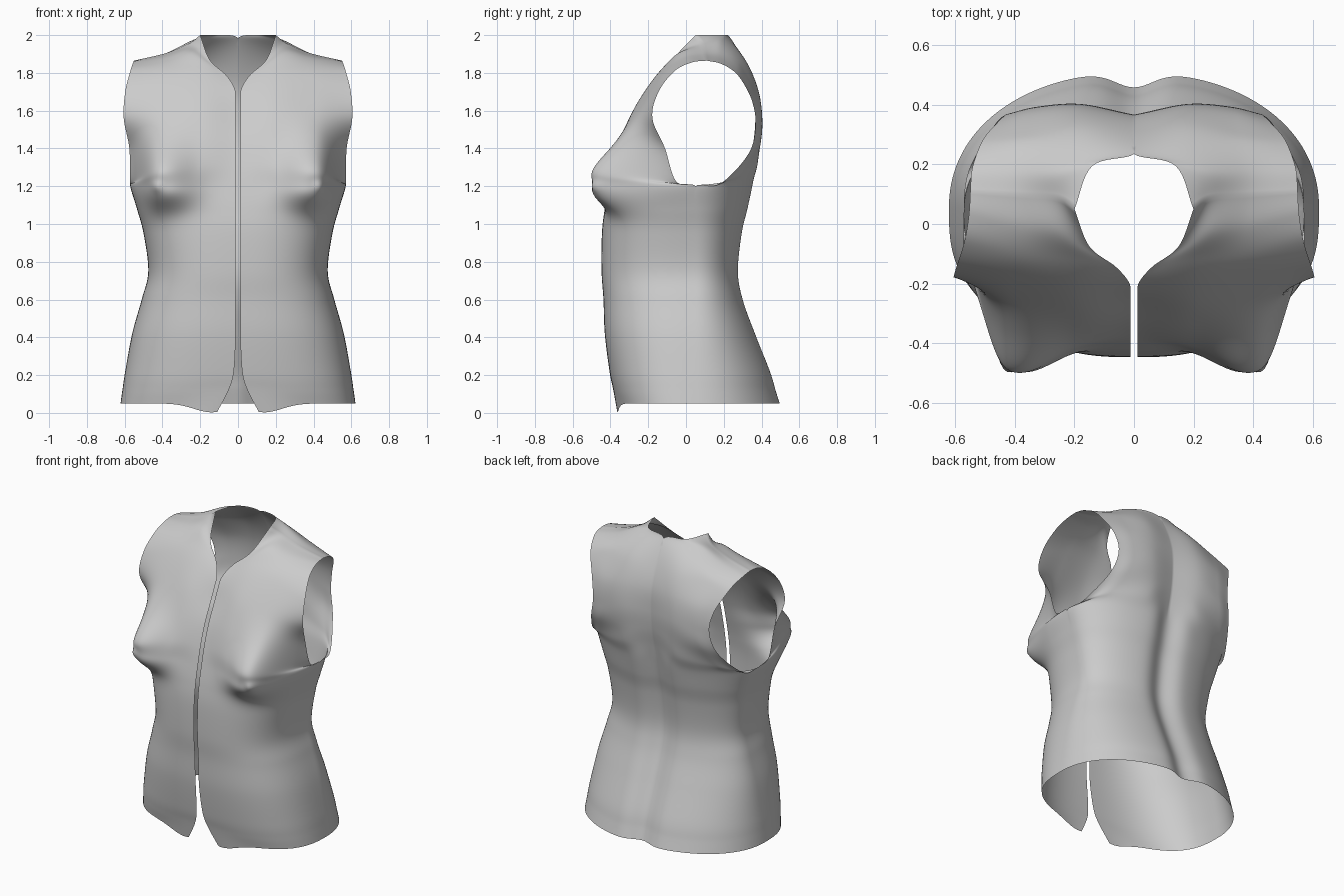
import bpy, bmesh
from math import sin, cos, pi, exp
from mathutils import Vector as V

if "Cube" in bpy.data.objects:
    bpy.data.objects.remove(bpy.data.objects["Cube"])

N, SUB = 56, 8        # columns per panel, rows per key span


def catmull(p, i, t):
    """Point on a spline through p, in span i, with mirrored end points."""
    b, c = p[i], p[i + 1]
    a = p[i - 1] if i else b * 2 - c
    d = p[i + 2] if i + 2 < len(p) else c * 2 - b
    return 0.5 * (2 * b + (c - a) * t + (2 * a - 5 * b + 4 * c - d) * t * t
                  + (3 * b - a - 3 * c + d) * t ** 3)


def resample(pts):
    """Spread N + 1 points evenly along a polyline."""
    run = [0.0]
    for a, b in zip(pts, pts[1:]):
        run.append(run[-1] + (b - a).length)
    out, k = [], 0
    for i in range(N + 1):
        s = run[-1] * i / N
        while k < len(pts) - 2 and run[k + 1] < s:
            k += 1
        out.append(pts[k].lerp(pts[k + 1], (s - run[k]) / max(run[k + 1] - run[k], 1e-9)))
    return out


def row(*pts):
    p = [V(q) for q in pts]
    return resample([catmull(p, i, t / 40) for i in range(len(p) - 1) for t in range(40)] + [p[-1]])


YS = 0.05             # depth of the side seam


def front_ring(z, x0, yf, w, yb):
    pts = []
    for k in range(201):
        a = pi / 2 * k / 200
        x = w * sin(a) ** (2 / 2.75)
        y = YS - (YS - yf) * max(cos(a), 0) ** (2 / 2.75)
        if x >= x0 * 0.98:
            dip = 0.047 * exp(-((x - 0.14) / 0.13) ** 2) if z < 0.06 else 0
            pts.append(V((x, y, z - dip)))
    pts[0].x = x0
    pts[-1] = V((w, YS, z))
    return resample(pts)


def back_ring(z, x0, yf, w, yb):
    pts = []
    for k in range(201):
        a = pi / 2 * k / 200
        x = w * max(cos(a), 0) ** (2 / 2.15)
        y = YS + (yb + 0.012 - YS) * sin(a) ** (2 / 2.15)
        pts.append(V((x, y - 0.05 * exp(-(x / 0.09) ** 2), z)))
    pts[-1].x = 0
    return resample(pts)


# Waist and hem sections: height, front opening, front depth, half width, back depth
BODY = [(.05, .11, -.365, .622, .497), (.12, .05, -.385, .612, .475),
        (.22, .022, -.405, .597, .445), (.42, .012, -.43, .56, .365),
        (.6, .012, -.437, .51, .30), (.75, .012, -.447, .475, .275),
        (.95, .012, -.445, .5, .295), (1.08, .012, -.43, .535, .325),
        (1.2, .012, -.405, .57, .35)]

# Chest sections from the opening/neckline out to the armhole, rising to the shoulder
shoulder = row((.2, .05, 2.0), (.26, .09, 1.955), (.38, .1, 1.905), (.55, .11, 1.865))
front = [front_ring(*b) for b in BODY] + [
    row((.012, -.375, 1.32), (.2, -.385, 1.31), (.44, -.335, 1.28), (.572, -.05, 1.225)),
    row((.012, -.33, 1.45), (.2, -.345, 1.45), (.43, -.305, 1.43), (.575, -.11, 1.40)),
    row((.012, -.265, 1.58), (.2, -.28, 1.6), (.42, -.25, 1.58), (.605, -.178, 1.56)),
    row((.013, -.205, 1.7), (.2, -.2, 1.73), (.4, -.17, 1.73), (.597, -.145, 1.7)),
    row((.06, -.145, 1.785), (.2, -.12, 1.83), (.38, -.1, 1.82), (.57, -.06, 1.81)),
    row((.15, -.075, 1.87), (.25, -.03, 1.91), (.38, -.01, 1.88), (.555, .03, 1.855)),
    shoulder]
# Back sections from the armhole in to the spine and back neckline
back = [back_ring(*b) for b in BODY] + [
    row((.555, .18, 1.212), (.43, .3, 1.27), (.2, .375, 1.3), (0, .33, 1.3)),
    row((.47, .33, 1.37), (.36, .375, 1.4), (.18, .393, 1.42), (0, .355, 1.42)),
    row((.43, .368, 1.52), (.33, .393, 1.53), (.18, .403, 1.55), (0, .367, 1.55)),
    row((.45, .35, 1.65), (.34, .375, 1.67), (.18, .385, 1.7), (0, .36, 1.7)),
    row((.5, .295, 1.76), (.36, .31, 1.8), (.18, .33, 1.84), (0, .31, 1.85)),
    row((.525, .245, 1.815), (.37, .26, 1.86), (.18, .25, 1.94), (0, .235, 1.985)),
    row((.545, .18, 1.85), (.39, .18, 1.895), (.24, .18, 1.97), (.14, .195, 2.0)),
    shoulder[::-1]]


def loft(keys):
    cols = list(zip(*keys))
    n = len(keys) - 1
    rows = [[catmull(c, i, t / SUB) for c in cols] for i in range(n) for t in range(SUB)]
    return rows + [list(p.copy() for p in keys[-1])]


def bust(p):
    """Push the front panel out over the bust."""
    dx, dz = p.x - .40, p.z - 1.19
    sx, sz = (.17 if dx < 0 else .1), (.11 if dz < 0 else .22)
    f = .15 * exp(-((dx / sx) ** 2 + (dz / sz) ** 2) ** 1.1)
    f += .02 * exp(-((p.x - .415) ** 2 + (p.z - 1.2) ** 2) / .03 ** 2)
    fade = min(1, max(0, -p.y / .15))
    return p + V((.12, -1, 0)) * f * fade


fg, bg = loft(front), loft(back)
fg = [[bust(p) for p in r] for r in fg]
for j in range((len(BODY) - 1) * SUB + 1):      # close the side seam
    m = (fg[j][-1] + bg[j][0]) / 2
    fg[j][-1] = bg[j][0] = m

bm = bmesh.new()
for grid, xmin in ((fg, .012), (bg, 0)):
    vs = [[bm.verts.new((max(p.x, xmin), p.y, max(p.z, 0))) for p in r] for r in grid]
    for a, b in zip(vs, vs[1:]):
        for i in range(N):
            bm.faces.new((a[i], a[i + 1], b[i + 1], b[i]))
bmesh.ops.remove_doubles(bm, verts=bm.verts, dist=.0008)
me = bpy.data.meshes.new("vest")
bm.to_mesh(me)
bm.free()
for f in me.polygons:
    f.use_smooth = True

# Vest: right half mirrored to the left, joined along the spine
vest = bpy.data.objects.new("vest", me)
bpy.context.collection.objects.link(vest)
mod = vest.modifiers.new("mirror", 'MIRROR')
mod.use_axis[0] = True
mod.use_clip = True
mod.merge_threshold = .001
